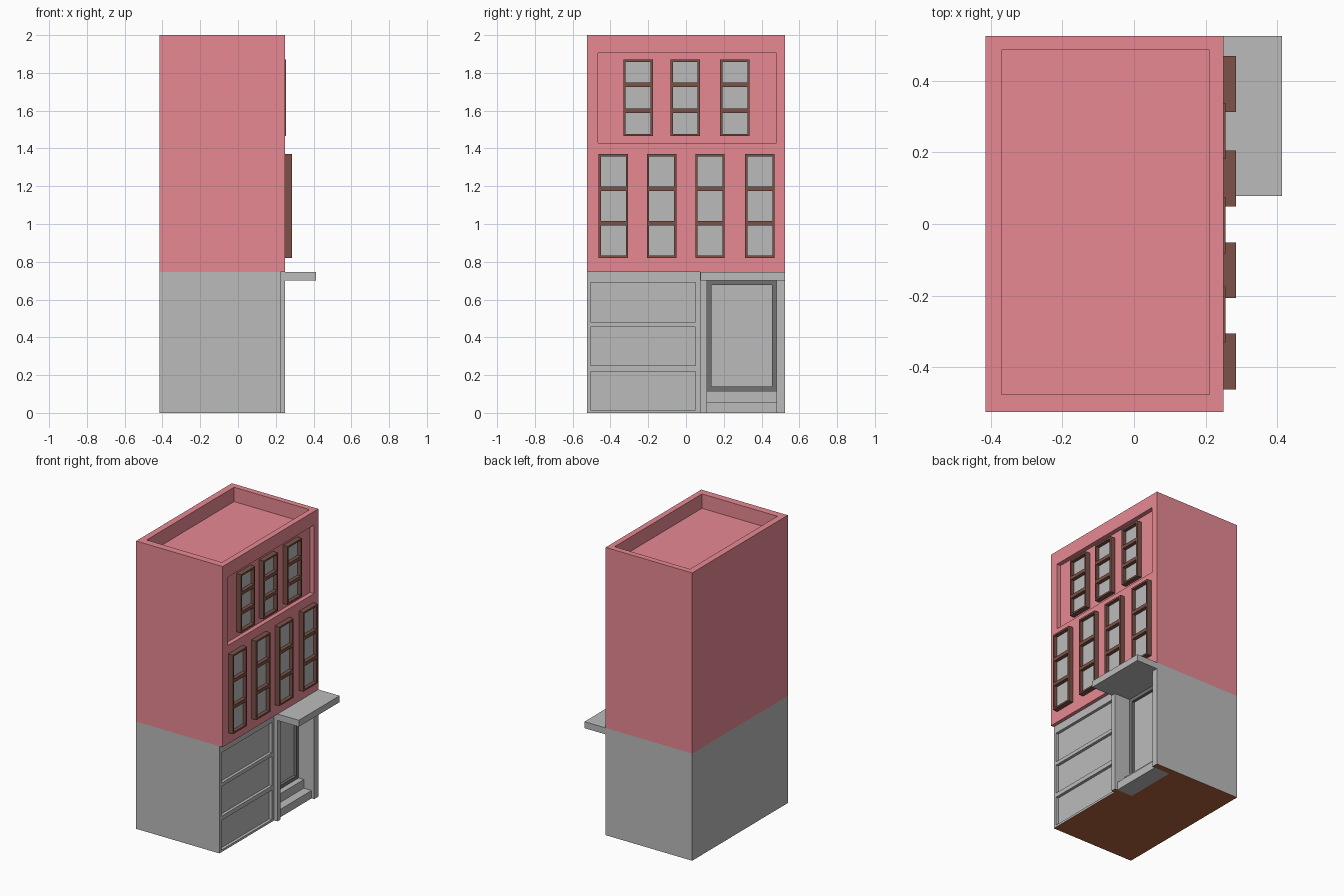
import bpy, bmesh

if "Cube" in bpy.data.objects:
    bpy.data.objects.remove(bpy.data.objects["Cube"])


def material(name, rgb):
    m = bpy.data.materials.new(name)
    m.diffuse_color = (*rgb, 1)
    m.use_nodes = True
    m.node_tree.nodes["Principled BSDF"].inputs["Base Color"].default_value = m.diffuse_color
    return m


red = material("red_wall", (0.80, 0.25, 0.29))
brown = material("brown_wood", (0.20, 0.085, 0.065))
underside = material("underside_brown", (0.43, 0.125, 0.048))
grey = material("grey_wall", (0.5, 0.5, 0.5))
dark = material("dark_grey", (0.17, 0.17, 0.17))


def boxes(name, items, mat=None):
    """One object from axis-aligned boxes (x0, x1, y0, y1, z0, z1)."""
    bm = bmesh.new()
    for x0, x1, y0, y1, z0, z1 in items:
        for v in bmesh.ops.create_cube(bm, size=1)["verts"]:
            v.co = (x1 if v.co.x > 0 else x0,
                    y1 if v.co.y > 0 else y0,
                    z1 if v.co.z > 0 else z0)
    me = bpy.data.meshes.new(name)
    bm.to_mesh(me)
    bm.free()
    ob = bpy.data.objects.new(name, me)
    bpy.context.collection.objects.link(ob)
    if mat:
        me.materials.append(mat)
    return ob


def frame(name, x0, x1, y0, y1, z0, z1, t, mat, bars=()):
    """Rectangular frame of thickness t, with optional horizontal bars."""
    a, b = y0 + t, y1 - t
    parts = [(x0, x1, y0, a, z0, z1), (x0, x1, b, y1, z0, z1),
             (x0, x1, a, b, z0, z0 + t), (x0, x1, a, b, z1 - t, z1)]
    parts += [(x0, x1, a, b, z - 0.012, z + 0.012) for z in bars]
    return boxes(name, parts, mat)


def cut(target, box):
    cutter = boxes("cutter", [box])
    cutter.hide_render = True
    mod = target.modifiers.new("cut", "BOOLEAN")
    mod.operation = "DIFFERENCE"
    mod.solver = "EXACT"
    mod.object = cutter
    bpy.context.view_layer.objects.active = target
    bpy.ops.object.modifier_apply(modifier=mod.name)
    bpy.data.objects.remove(cutter)


# Building body with roof well, facade panel, garage front and entrance niche
FLOOR = 0.745
body = boxes("building_body", [(-0.415, 0.25, -0.525, 0.525, 0, 2)])
cut(body, (-0.37, 0.21, -0.475, 0.485, 1.9, 2.1))
cut(body, (0.22, 0.3, -0.465, 0.478, 1.43, 1.905))
cut(body, (0.225, 0.3, -0.6, 0.075, -0.1, FLOOR))
for z0, z1 in ((0.015, 0.22), (0.25, 0.455), (0.48, 0.69)):
    cut(body, (0.205, 0.3, -0.505, 0.05, z0, z1))
cut(body, (0.11, 0.3, 0.11, 0.48, -0.1, 0.70))

# Split the walls at the first floor and colour the faces
bm = bmesh.new()
bm.from_mesh(body.data)
bmesh.ops.bisect_plane(bm, geom=bm.verts[:] + bm.edges[:] + bm.faces[:],
                       plane_co=(0, 0, FLOOR), plane_no=(0, 0, 1))
body.data.materials.clear()
for m in (grey, red, underside):
    body.data.materials.append(m)
for f in bm.faces:
    z = f.calc_center_median().z
    f.material_index = 1 if z > FLOOR - 0.001 else (2 if z < 0.001 else 0)
bm.to_mesh(body.data)
bm.free()

# Entrance: canopy, steps and door frame
boxes("canopy", [(0.25, 0.413, 0.078, 0.525, 0.70, FLOOR)], grey)
boxes("entrance_steps", [(0.11, 0.23, 0.11, 0.48, 0, 0.055),
                         (0.11, 0.17, 0.11, 0.48, 0.055, 0.115)], grey)
frame("door_frame", 0.11, 0.13, 0.11, 0.48, 0.115, 0.70, 0.024, dark)


# Windows: wooden frame with two bars, and a glass pane
def window(name, x, y, z0, z1, bars):
    w = 0.078
    frame(name + "_frame", x, x + 0.035, y - w, y + w, z0, z1, 0.012, brown, bars)
    boxes(name + "_glass", [(x, x + 0.01, y - w + 0.012, y + w - 0.012,
                             z0 + 0.012, z1 - 0.012)], grey)


for i, y in enumerate((-0.384, -0.129, 0.127, 0.391)):
    window(f"middle_window_{i + 1}", 0.25, y, 0.82, 1.37, (1.005, 1.187))
for i, y in enumerate((-0.253, -0.004, 0.259)):
    window(f"upper_window_{i + 1}", 0.22, y, 1.465, 1.87, (1.6, 1.737))
